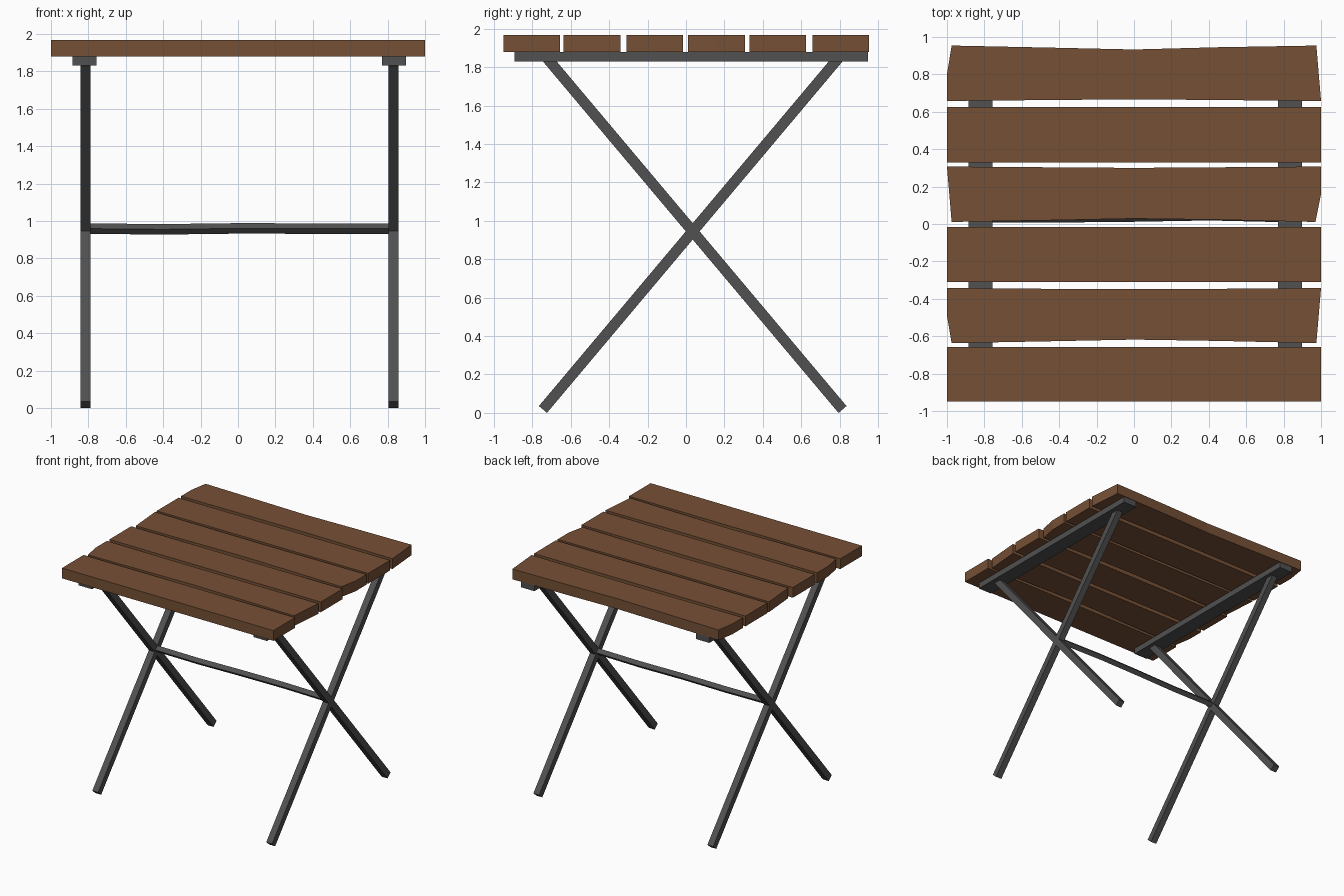
import bpy, math
from mathutils import Vector

if "Cube" in bpy.data.objects:
    bpy.data.objects.remove(bpy.data.objects["Cube"])


def material(name, color):
    m = bpy.data.materials.new(name)
    m.diffuse_color = (*color, 1)
    m.use_nodes = True
    m.node_tree.nodes["Principled BSDF"].inputs["Base Color"].default_value = m.diffuse_color
    return m


wood = material("brown wood", (0.18, 0.08, 0.036))
metal = material("dark grey metal", (0.082, 0.082, 0.082))


def add_mesh(name, verts, faces, mat):
    me = bpy.data.meshes.new(name)
    me.from_pydata(verts, [], faces)
    me.materials.append(mat)
    ob = bpy.data.objects.new(name, me)
    bpy.context.collection.objects.link(ob)
    return ob


def loft(name, rings, mat):
    """Join equal closed rings into a capped solid."""
    n = len(rings[0])
    verts = [p for r in rings for p in r]
    faces = [tuple(range(n))[::-1], tuple(range(len(verts) - n, len(verts)))]
    for k in range(len(rings) - 1):
        for i in range(n):
            j = (i + 1) % n
            faces.append((k * n + i, k * n + j, k * n + n + j, k * n + n + i))
    return add_mesh(name, verts, faces, mat)


def slab(name, outline, z0, z1, mat):
    """Extrude a counter-clockwise top-view outline."""
    return loft(name, [[(x, y, z) for x, y in outline] for z in (z0, z1)], mat)


def rect(x0, x1, y0, y1):
    return [(x0, y0), (x1, y0), (x1, y1), (x0, y1)]


# Table top: straight slats alternate with worn, slightly bowed ones
outlines = [
    rect(-1, 1, -0.95, -0.657),
    [(-0.975, -0.637), (-0.45, -0.627), (0, -0.618), (0.45, -0.625), (0.975, -0.637),
     (1, -0.342), (0.4, -0.347), (-0.4, -0.347), (-1, -0.342), (-1, -0.49)],
    rect(-1, 1, -0.31, -0.015),
    [(-0.975, 0.011), (-0.45, 0.02), (0, 0.029), (0.45, 0.023), (0.97, 0.011),
     (1, 0.16), (1, 0.307), (0, 0.3), (-1, 0.307)],
    rect(-1, 1, 0.33, 0.625),
    [(-1, 0.658), (-0.2, 0.665), (0.2, 0.665), (1, 0.658), (0.975, 0.954),
     (0.45, 0.945), (0, 0.933), (-0.45, 0.943), (-0.975, 0.954), (-1, 0.8)],
]
for i, outline in enumerate(outlines):
    slab(f"table_slat_{i + 1}", outline, 1.88, 1.968, wood)


# Square leg between two side-view points
def leg(name, x, start, end, t=0.0275):
    a, b = Vector((x, *start)), Vector((x, *end))
    u = Vector((1, 0, 0))
    v = (b - a).normalized().cross(u)
    ring = [u * t + v * t, -u * t + v * t, -u * t - v * t, u * t - v * t]
    loft(name, [[p + d for d in ring][::-1] for p in (a, b)], metal)


# Frame: a top rail and a crossed pair of legs on each side
for side, s, leg_x in (("left", -1, -0.815), ("right", 1, 0.831)):
    rail_x = 0.82 * s if s < 0 else 0.835
    slab(f"{side}_rail", rect(rail_x - 0.064, rail_x + 0.064, -0.893, 0.947), 1.83, 1.88, metal)
    leg(f"{side}_leg_front_foot", leg_x, (-0.745, 0.039), (0.792, 1.845))
    leg(f"{side}_leg_back_foot", leg_x, (0.815, 0.039), (-0.722, 1.845))

for ob in bpy.data.objects:
    if "_foot" in ob.name:
        # drop each foot exactly to the ground
        low = min(v.co.z for v in ob.data.vertices)
        for v in ob.data.vertices:
            if v.co.z < 0.5:
                v.co.z -= low

# Crossbar: slightly wavy diamond section bar between the crossings
path = [(-0.82, 0.035, 0.959), (-0.4, 0.036, 0.955), (0.0, 0.04, 0.96),
        (0.4, 0.047, 0.959), (0.83, 0.037, 0.959)]
r = 0.028
loft("crossbar", [[(x, y - r, z), (x, y, z - r), (x, y + r, z), (x, y, z + r)][::-1]
                  for x, y, z in path][::-1], metal)

# Consistent outward normals
import bmesh
for ob in bpy.data.objects:
    bm = bmesh.new()
    bm.from_mesh(ob.data)
    bmesh.ops.recalc_face_normals(bm, faces=bm.faces)
    bm.to_mesh(ob.data)
    bm.free()
